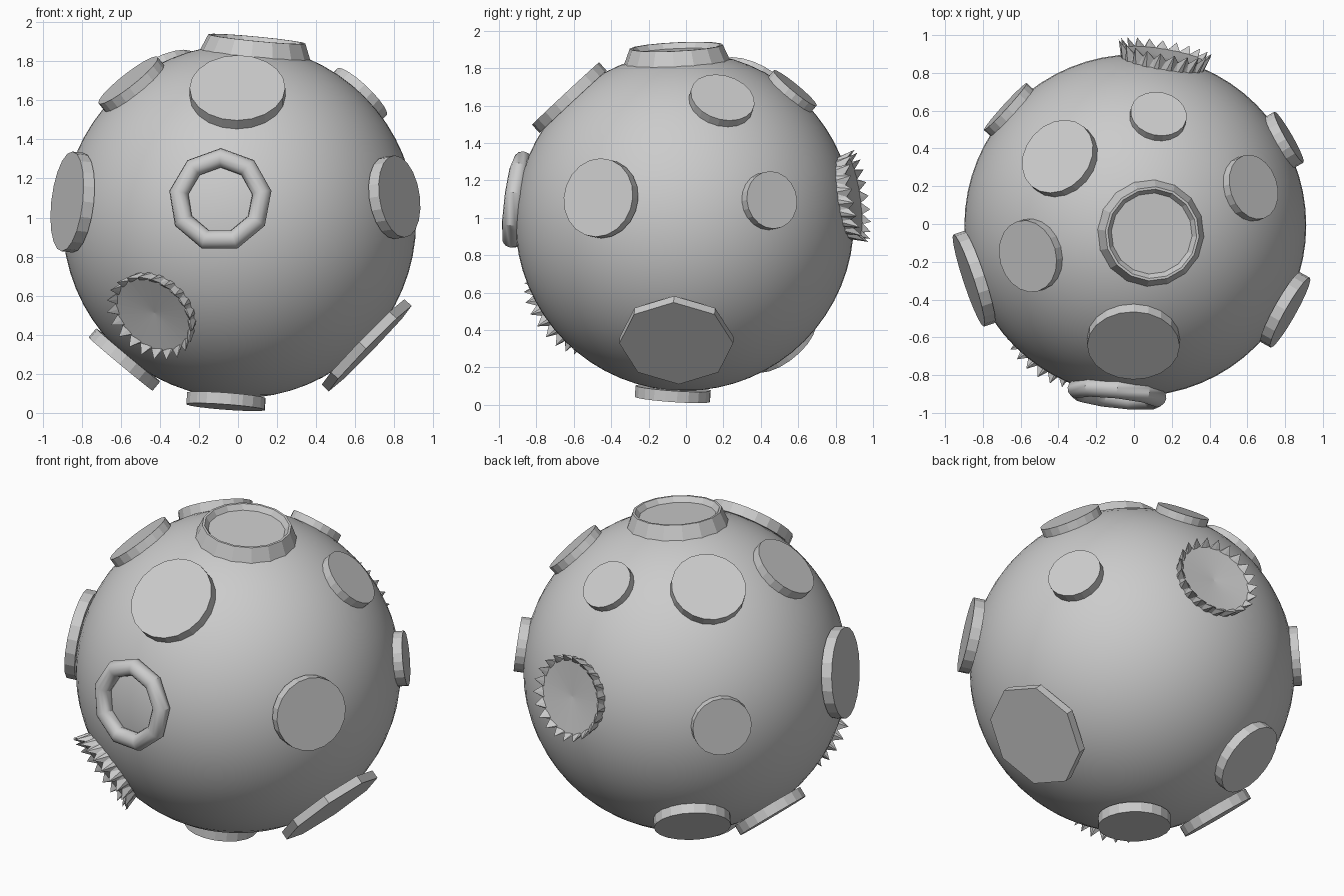
import bpy, math
from mathutils import Vector, Matrix

if "Cube" in bpy.data.objects:
    bpy.data.objects.remove(bpy.data.objects["Cube"])

C = Vector((0.007, -0.007, 0.98))   # ball centre
R = 0.905                           # ball radius


def place(name, verts, faces, direction, smooth=None):
    """Make an object whose local z leaves the ball centre along direction."""
    me = bpy.data.meshes.new(name)
    rot = Vector(direction).to_track_quat('Z', 'Y').to_matrix().to_4x4()
    me.from_pydata([(Matrix.Translation(C) @ rot) @ Vector(v) for v in verts], [], faces)
    ob = bpy.data.objects.new(name, me)
    bpy.context.collection.objects.link(ob)
    if smooth:
        bpy.ops.object.select_all(action='DESELECT')
        ob.select_set(True)
        bpy.context.view_layer.objects.active = ob
        bpy.ops.object.shade_smooth_by_angle(angle=math.radians(smooth))
    return ob


def lathe(name, profile, n, direction, closed=False, smooth=None, phase=0.0):
    """Spin a list of (radius, height) points; open profiles are capped."""
    verts, faces = [], []
    for r, h in profile:
        for i in range(n):
            a = phase + 2 * math.pi * i / n
            verts.append((r * math.cos(a), r * math.sin(a), h))
    m = len(profile)
    for k in range(m if closed else m - 1):
        a, b = k * n, ((k + 1) % m) * n
        for i in range(n):
            j = (i + 1) % n
            faces.append((a + i, a + j, b + j, b + i))
    if not closed:
        faces.append(tuple(reversed(range(n))))
        faces.append(tuple((m - 1) * n + i for i in range(n)))
    return place(name, verts, faces, direction, smooth)


def disc(name, direction, r, top=0.935, n=20, thick=0.06):
    return lathe(name, [(r, top - thick), (r, top)], n, direction)


def crown_cap(name, direction, n=21):
    """Round cap with a flared zigzag rim and a dished inside."""
    m = 2 * n
    verts, faces = [], []
    for ring in range(3):
        for i in range(m):
            a = math.pi * i / n
            tip = i % 2 == 0
            r, h = [(0.215, 0.85),
                    (0.25, 0.965) if tip else (0.218, 0.925),
                    (0.207, 0.925)][ring]
            verts.append((r * math.cos(a), r * math.sin(a), h))
    verts.append((0, 0, 0.908))
    for i in range(m):
        j = (i + 1) % m
        for k in (0, m):
            faces.append((k + i, k + j, k + m + j))
            faces.append((k + i, k + m + j, k + m + i))
        faces.append((2 * m + i, 2 * m + j, 3 * m))
    faces.append(tuple(reversed(range(m))))
    return place(name, verts, faces, direction)


# Smooth ball
bpy.ops.mesh.primitive_uv_sphere_add(segments=64, ring_count=32, radius=R, location=C)
ball = bpy.context.object
ball.name = "ball"
bpy.ops.object.shade_smooth()

# Flat round discs: direction from the centre, radius
discs = [
    ("upper_front_disc", (-0.01, -0.633, 0.68), 0.245),
    ("upper_left_disc", (-0.567, -0.163, 0.72), 0.193),
    ("upper_back_left_disc", (-0.412, 0.365, 0.755), 0.21),
    ("upper_back_disc", (0.123, 0.587, 0.71), 0.15),
    ("upper_right_disc", (0.633, 0.205, 0.67), 0.175),
    ("left_disc", (-0.86, -0.285, 0.1), 0.257),
    ("back_left_disc", (-0.69, 0.63, 0.07), 0.168),
    ("lower_back_left_disc", (-0.41, 0.52, -0.65), 0.215),
]
for name, d, r in discs:
    disc(name, d, r)
disc("right_back_disc", (0.81, 0.465, 0.115), 0.155, 0.945)
disc("right_front_disc", (0.83, -0.468, 0.13), 0.212, 0.95)
disc("lower_left_disc", (-0.612, 0.02, -0.735), 0.213, 0.95)
disc("bottom_disc", (-0.07, -0.065, -0.94), 0.203, 0.955)

# Eight-sided plate, low on the right
disc("octagon_plate", (0.668, -0.045, -0.65), 0.305, 0.935, 8, 0.05)

# Tapered collar with a sunken floor on top
lathe("top_collar", [(0.287, 0.85), (0.25, 0.94), (0.237, 0.94), (0.215, 0.91)],
      16, (0.09, -0.045, 0.94))

# Nine-sided ring on the front, round in section
section = [(0.217 + 0.05 * math.cos(t * math.pi / 6), 0.905 + 0.05 * math.sin(t * math.pi / 6))
           for t in range(12)]
lathe("front_ring", section, 9, (-0.102, -0.93, 0.115), closed=True,
      smooth=35, phase=math.pi / 2)

# Two toothed caps
crown_cap("lower_front_cap", (-0.45, -0.67, -0.485))
crown_cap("back_cap", (0.155, 0.92, 0.135))
